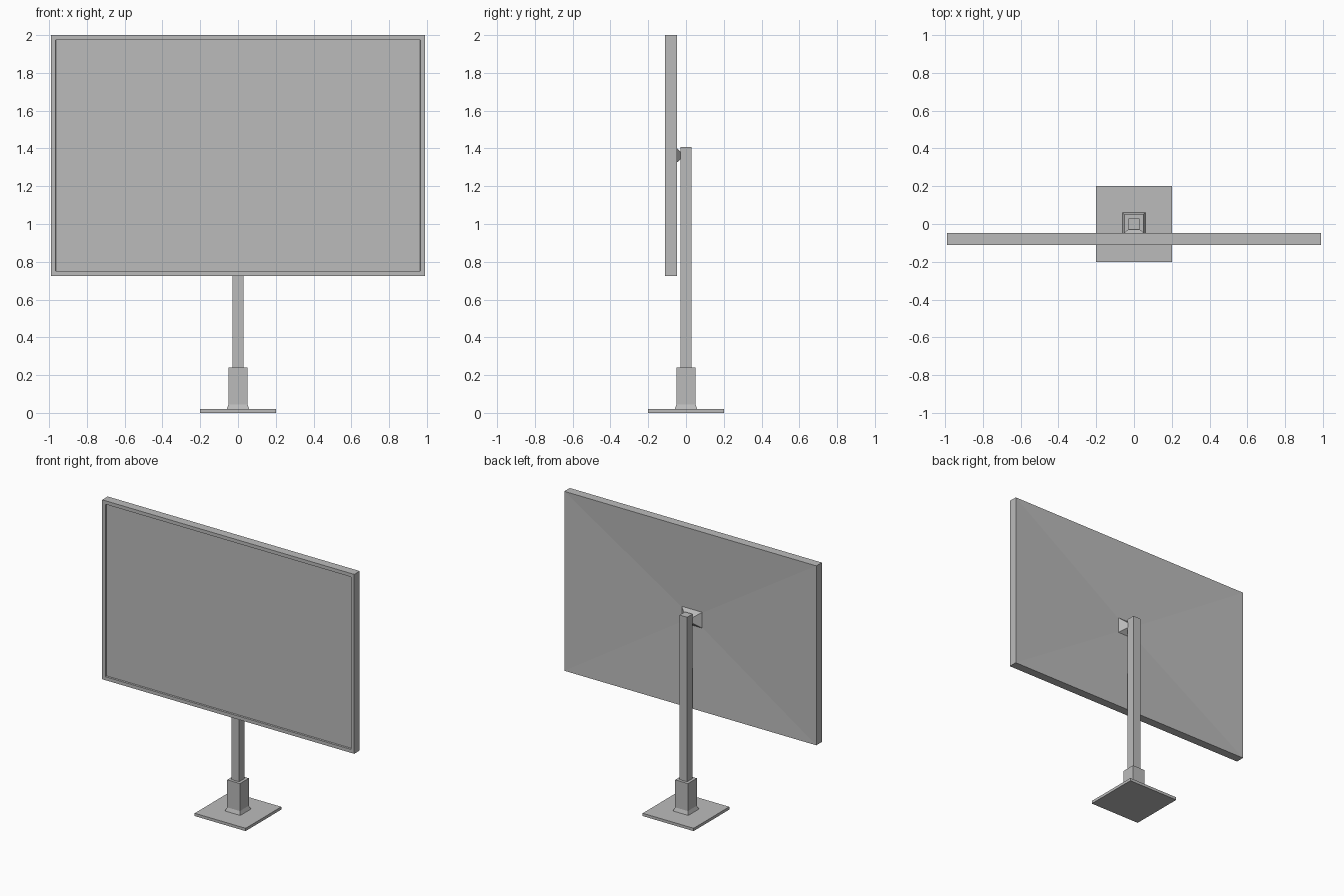
import bpy
import bmesh
from mathutils import Vector

cube = bpy.data.objects.get("Cube")
if cube:
    bpy.data.objects.remove(cube, do_unlink=True)

# One plain grey for everything
grey = bpy.data.materials.new("plain grey")
grey.use_nodes = True
COLOUR = (0.5, 0.5, 0.5, 1)
grey.diffuse_color = COLOUR
grey.node_tree.nodes["Principled BSDF"].inputs["Base Color"].default_value = COLOUR


def finish(name, bm):
    bmesh.ops.recalc_face_normals(bm, faces=bm.faces)
    mesh = bpy.data.meshes.new(name)
    bm.to_mesh(mesh)
    bm.free()
    mesh.materials.append(grey)
    obj = bpy.data.objects.new(name, mesh)
    bpy.context.collection.objects.link(obj)
    return obj


def box(bm, low, high):
    low, high = Vector(low), Vector(high)
    verts = bmesh.ops.create_cube(bm, size=1)["verts"]
    bmesh.ops.scale(bm, vec=high - low, verts=verts)
    bmesh.ops.translate(bm, vec=(low + high) / 2, verts=verts)


def loft(name, rings):
    """Closed solid through a series of four-cornered rings."""
    bm = bmesh.new()
    loops = [[bm.verts.new(p) for p in ring] for ring in rings]
    for a, b in zip(loops, loops[1:]):
        for i in range(4):
            j = (i + 1) % 4
            bm.faces.new((a[i], a[j], b[j], b[i]))
    bm.faces.new(loops[0])
    bm.faces.new(loops[-1])
    return finish(name, bm)


CORNERS = ((-1, -1), (1, -1), (1, 1), (-1, 1))


def square_column(name, profile):
    return loft(name, [[(r * x, r * y, z) for x, y in CORNERS] for r, z in profile])


# Stand: flat foot, flared collar and post
square_column("foot_plate", [(0.2, 0), (0.2, 0.02)])
square_column("collar", [(0.06, 0.02), (0.05, 0.045), (0.05, 0.24)])
square_column("post", [(0.03, 0.23), (0.03, 1.408)])

# Screen: recessed display in front, shallow hollow pyramid behind
MID = 1.363
bm = bmesh.new()
box(bm, (-0.99, -0.11, 0.726), (0.99, -0.048, 2))
bm.faces.ensure_lookup_table()
front = min(bm.faces, key=lambda f: f.calc_center_median().y)
back = max(bm.faces, key=lambda f: f.calc_center_median().y)
bmesh.ops.inset_region(bm, faces=[front], thickness=0.035)
bmesh.ops.inset_region(bm, faces=[front], thickness=0.002, depth=-0.012)
centre = bmesh.ops.poke(bm, faces=[back])["verts"]
bmesh.ops.translate(bm, vec=(0, -0.022, 0), verts=centre)
finish("screen", bm)

# Tapered bracket joining the hollow back to the post
loft("bracket", [[(w * x, y, MID + h * z) for x, z in CORNERS]
                 for w, h, y in ((0.082, 0.058, -0.07), (0.03, 0.02, -0.029))])
